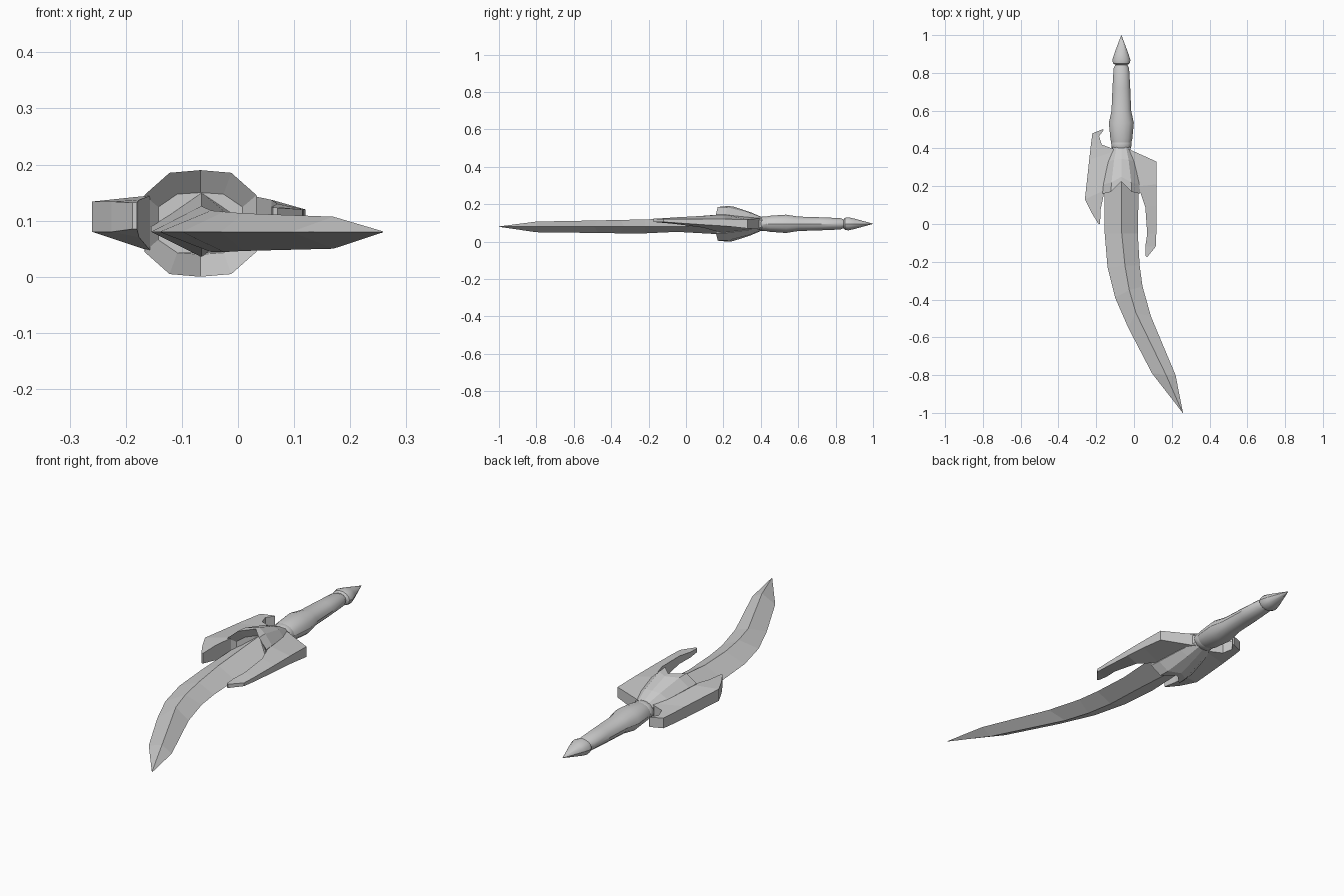
import bpy, bmesh, math

CX, CZ = -0.067, 0.095   # long axis of the handle and guard


def loft(name, rings, smooth=False):
    """Skin a list of equal-sized closed rings and cap both ends."""
    bm = bmesh.new()
    rows = [[bm.verts.new(p) for p in r] for r in rings]
    n = len(rows[0])
    for a, b in zip(rows, rows[1:]):
        for i in range(n):
            j = (i + 1) % n
            bm.faces.new((a[i], a[j], b[j], b[i]))
    bm.faces.new(rows[0][::-1])
    bm.faces.new(rows[-1])
    bmesh.ops.remove_doubles(bm, verts=bm.verts, dist=0.0005)
    bmesh.ops.recalc_face_normals(bm, faces=bm.faces)
    me = bpy.data.meshes.new(name)
    bm.to_mesh(me)
    bm.free()
    ob = bpy.data.objects.new(name, me)
    bpy.context.collection.objects.link(ob)
    if smooth:
        bpy.context.view_layer.objects.active = ob
        ob.select_set(True)
        bpy.ops.object.shade_smooth_by_angle(angle=math.radians(30))
        ob.select_set(False)
    return ob


# Curved blade: diamond sections (left edge, ridge, right edge, ridge z top/bottom)
def blade_ring(lx, ly, mx, my, rx, ry, zt, zb):
    ze = 0.09 if ly > 0 else 0.08
    return [(lx, ly, ze), (mx, my, zt), (rx, ry, ze), (mx, my, zb)]


loft("blade", [blade_ring(*s) for s in [
    (-0.155, 0.20, -0.065, 0.26, 0.025, 0.20, 0.15, 0.035),
    (-0.155, -0.05, -0.065, -0.05, 0.02, -0.05, 0.126, 0.052),
    (-0.14, -0.23, -0.048, -0.22, 0.03, -0.22, 0.118, 0.044),
    (-0.10, -0.39, -0.025, -0.35, 0.045, -0.33, 0.116, 0.044),
    (-0.03, -0.55, 0.01, -0.47, 0.09, -0.49, 0.113, 0.046),
    (0.095, -0.79, 0.17, -0.80, 0.22, -0.80, 0.107, 0.05),
    (0.257, -0.998, 0.258, -1.0, 0.259, -0.998, 0.081, 0.079)]])


# Faceted guard body: ten-sided sections, mirrored in x and z
def guard_ring(w, h, y_mid, y_corner, y_side):
    q = [(0, h, y_mid), (0.55 * w, 0.95 * h, y_corner), (w, 0.53 * h, y_side)]
    upper = [(-x, z, y) for x, z, y in q[:0:-1]] + q
    ring = upper + [(x, -z, y) for x, z, y in upper[::-1]]
    return [(CX + x, y, CZ + z) for x, z, y in ring]


loft("guard_body", [guard_ring(*s) for s in [
    (0.075, 0.055, 0.25, 0.21, 0.19),
    (0.1, 0.095, 0.225, 0.17, 0.16),
    (0.095, 0.093, 0.25, 0.22, 0.21),
    (0.07, 0.062, 0.345, 0.34, 0.33),
    (0.045, 0.034, 0.41, 0.41, 0.41)]])


# Wings: strips of sections (inner x, y, z top, z bottom, outer x, y, z top, z bottom)
def wing_ring(ix, iy, it, ib, ox, oy, ot, ob):
    return [(ix, iy, it), (ox, oy, ot), (ox, oy, ob), (ix, iy, ib)]


loft("left_wing", [wing_ring(*s) for s in [
    (-0.18, 0.0, 0.132, 0.085, -0.188, 0.0, 0.132, 0.085),
    (-0.176, 0.08, 0.137, 0.07, -0.225, 0.06, 0.134, 0.08),
    (-0.155, 0.18, 0.145, 0.045, -0.26, 0.13, 0.134, 0.08),
    (-0.09, 0.39, 0.122, 0.065, -0.237, 0.34, 0.128, 0.075),
    (-0.17, 0.42, 0.122, 0.07, -0.227, 0.43, 0.124, 0.075),
    (-0.185, 0.465, 0.12, 0.075, -0.22, 0.48, 0.122, 0.075),
    (-0.16, 0.498, 0.12, 0.075, -0.165, 0.502, 0.12, 0.075)]])

loft("right_wing", [wing_ring(*s) for s in [
    (0.062, -0.17, 0.123, 0.105, 0.07, -0.175, 0.123, 0.105),
    (0.06, -0.12, 0.125, 0.1, 0.115, -0.12, 0.12, 0.105),
    (0.07, -0.05, 0.13, 0.093, 0.118, -0.05, 0.12, 0.1),
    (0.06, 0.09, 0.137, 0.075, 0.12, 0.1, 0.12, 0.09),
    (0.022, 0.2, 0.145, 0.045, 0.12, 0.21, 0.12, 0.083),
    (-0.035, 0.40, 0.125, 0.065, 0.12, 0.33, 0.118, 0.07)]])


# Handle parts: slightly flattened turned profiles (y, radius)
def turned(name, profile, sides=14, flat=0.75):
    loft(name, [[(CX + r * math.cos(a), y, CZ + flat * r * math.sin(a))
                 for a in (2 * math.pi * i / sides for i in range(sides))]
                for y, r in profile], smooth=True)


turned("handle_collar", [(0.395, 0.045), (0.405, 0.052), (0.43, 0.054), (0.445, 0.048)])
turned("grip", [(0.43, 0.053), (0.45, 0.058), (0.535, 0.066), (0.60, 0.052),
                (0.72, 0.047), (0.825, 0.041), (0.845, 0.03), (0.86, 0.028)], flat=0.76)
turned("pommel", [(0.843, 0.032), (0.85, 0.044), (0.868, 0.048),
                  (0.90, 0.038), (1.0, 0.0008)])
